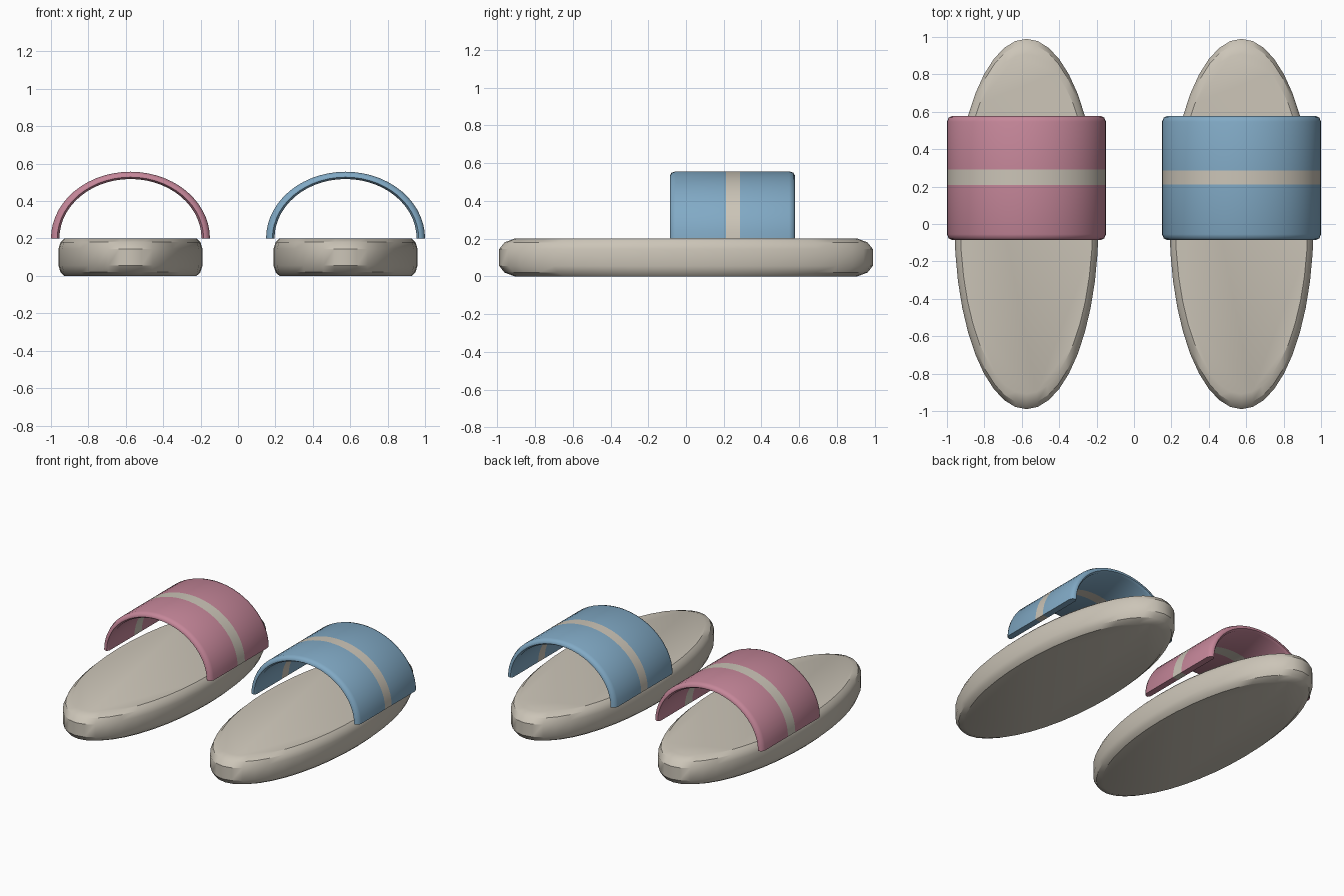
import bpy, bmesh, math

if "Cube" in bpy.data.objects:
    bpy.data.objects.remove(bpy.data.objects["Cube"])


def material(name, rgb):
    m = bpy.data.materials.new(name)
    m.diffuse_color = (*rgb, 1)
    m.use_nodes = True
    m.node_tree.nodes["Principled BSDF"].inputs["Base Color"].default_value = m.diffuse_color
    return m


BEIGE = material("beige", (0.60, 0.555, 0.475))
PINK = material("pink", (0.56, 0.24, 0.32))
BLUE = material("blue", (0.22, 0.40, 0.56))


def finish(bm, name, mats, x, angle):
    bmesh.ops.recalc_face_normals(bm, faces=bm.faces)
    me = bpy.data.meshes.new(name)
    bm.to_mesh(me)
    bm.free()
    for m in mats:
        me.materials.append(m)
    ob = bpy.data.objects.new(name, me)
    ob.location.x = x
    bpy.context.collection.objects.link(ob)
    bpy.ops.object.select_all(action='DESELECT')
    ob.select_set(True)
    bpy.context.view_layer.objects.active = ob
    bpy.ops.object.shade_smooth_by_angle(angle=math.radians(angle))


# oval sole: stacked ellipses with rounded rims
def sole(name, x):
    bm = bmesh.new()
    n, rings = 40, []
    for s, z in [(.918, 0), (.972, .02), (1, .055), (1, .145), (.972, .18), (.918, .2)]:
        rings.append([bm.verts.new((.385 * s * math.cos(2 * math.pi * i / n),
                                    .99 * s * math.sin(2 * math.pi * i / n), z))
                      for i in range(n)])
    for a, b in zip(rings, rings[1:]):
        for i in range(n):
            j = (i + 1) % n
            bm.faces.new((a[i], a[j], b[j], b[i]))
    bm.faces.new(rings[0])
    bm.faces.new(rings[-1])
    finish(bm, name, [BEIGE], x, 32)


# arched strap: a rounded band section swept over a half ellipse, with a stripe
def strap(name, x, mat, s0, s1):
    bm = bmesh.new()
    y0, y1 = -.085, .577
    # (y, depth) where depth 0 is the outer and 1 the inner surface
    sec = [(y0, .55), (y0 + .008, .2), (y0 + .03, 0), (s0, 0), (s1, 0),
           (y1 - .03, 0), (y1 - .008, .2), (y1, .55), (y1, .75),
           (y1 - .015, 1), (s1, 1), (s0, 1), (y0 + .015, 1), (y0, .75)]
    n, k, rings = 28, len(sec), []
    for i in range(n + 1):
        a = math.pi * i / n
        rings.append([bm.verts.new(((.425 - .045 * t) * math.cos(a), y,
                                    .2 + (.357 - .039 * t) * math.sin(a)))
                      for y, t in sec])
    for a, b in zip(rings, rings[1:]):
        for i in range(k):
            j = (i + 1) % k
            f = bm.faces.new((a[i], a[j], b[j], b[i]))
            f.material_index = 1 if i in (3, 10) else 0
    # end caps in three pieces so the stripe runs through
    for r in (rings[0], rings[-1]):
        for ids, mi in (((0, 1, 2, 3, 11, 12, 13), 0), ((3, 4, 10, 11), 1),
                        ((4, 5, 6, 7, 8, 9, 10), 0)):
            bm.faces.new([r[i] for i in ids]).material_index = mi
    finish(bm, name, [mat, BEIGE], x, 50)


for side, x, mat, s0, s1 in (("left", -.575, PINK, .209, .291),
                             ("right", .575, BLUE, .212, .285)):
    sole(side + "_sole", x)
    strap(side + "_strap", x, mat, s0, s1)
